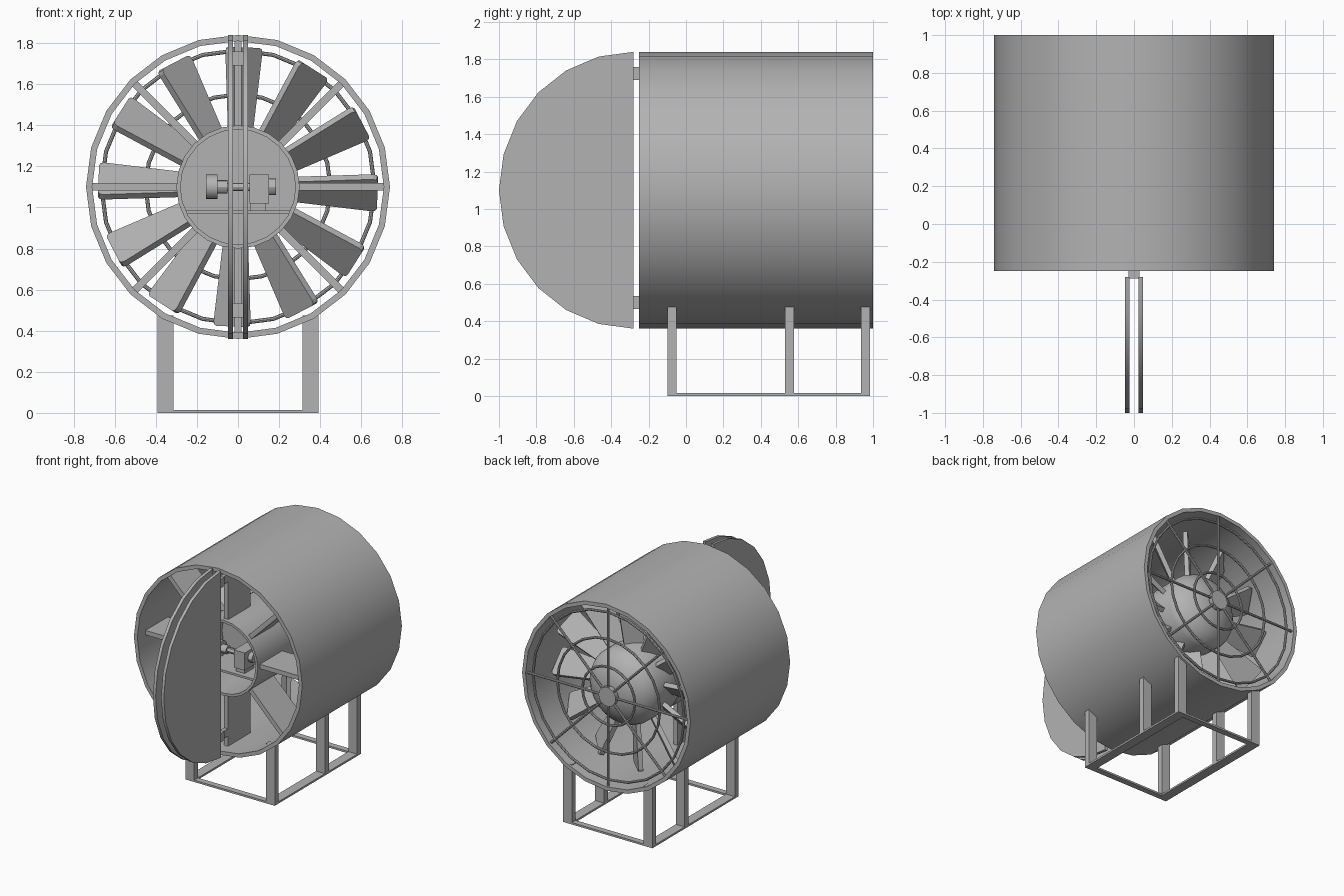
import bpy, bmesh
from math import sin, cos, pi, radians
from mathutils import Vector, Matrix

if "Cube" in bpy.data.objects:
    bpy.data.objects.remove(bpy.data.objects["Cube"])

CZ = 1.10    # height of the fan axis, which runs along y

# One dark grey finish for every part
METAL = bpy.data.materials.new("dark_grey_metal")
METAL.diffuse_color = (0.45, 0.45, 0.45, 1)
METAL.use_nodes = True
METAL.node_tree.nodes["Principled BSDF"].inputs["Base Color"].default_value = METAL.diffuse_color


def finish(name, bm, smooth=True, local=False):
    """Turn a bmesh into an object; local=True lifts axis-centred parts to CZ."""
    bmesh.ops.recalc_face_normals(bm, faces=bm.faces)
    me = bpy.data.meshes.new(name)
    bm.to_mesh(me)
    bm.free()
    me.materials.append(METAL)
    ob = bpy.data.objects.new(name, me)
    bpy.context.collection.objects.link(ob)
    if local:
        ob.location.z = CZ
    if smooth:
        bpy.ops.object.select_all(action='DESELECT')
        ob.select_set(True)
        bpy.context.view_layer.objects.active = ob
        bpy.ops.object.shade_smooth_by_angle(angle=radians(30))
    return ob


def box(name, x, y, z):
    bm = bmesh.new()
    bmesh.ops.create_cube(bm, size=1)
    for v in bm.verts:
        v.co = Vector([(a + b) / 2 + c * (b - a) for c, (a, b) in zip(v.co, (x, y, z))])
    return finish(name, bm, False)


def lathe(name, profile, n=24, closed=True):
    """Revolve (radius, y) points about the fan axis."""
    bm = bmesh.new()
    vs = [bm.verts.new((r, y, 0)) for r, y in profile]
    es = [bm.edges.new(p) for p in zip(vs, vs[1:])]
    if closed:
        es.append(bm.edges.new((vs[-1], vs[0])))
    bmesh.ops.spin(bm, geom=vs + es, cent=(0, 0, 0), axis=(0, 1, 0),
                   angle=2 * pi, steps=n, use_merge=True)
    bmesh.ops.remove_doubles(bm, verts=bm.verts, dist=1e-5)
    return finish(name, bm, True, True)


def ring(name, r0, r1, y0, y1, n=24):
    return lathe(name, [(r0, y0), (r1, y0), (r1, y1), (r0, y1)], n)


def radial(name, sections, angle):
    """Loft four-corner sections outward along +x, then turn about y."""
    bm = bmesh.new()
    rot = Matrix.Rotation(-angle, 3, 'Y')
    loops = [[bm.verts.new(rot @ Vector(c)) for c in s] for s in sections]
    bm.faces.new(loops[0])
    bm.faces.new(loops[-1])
    for a, b in zip(loops, loops[1:]):
        for i in range(4):
            j = (i + 1) % 4
            bm.faces.new((a[i], a[j], b[j], b[i]))
    return finish(name, bm, False, True)


def rod(name, a, b, r, n=12):
    a, b = Vector(a), Vector(b)
    bm = bmesh.new()
    m = Matrix.Translation((a + b) / 2) @ (b - a).to_track_quat('Z', 'Y').to_matrix().to_4x4()
    bmesh.ops.create_cone(bm, cap_ends=True, segments=n, radius1=r, radius2=r,
                          depth=(b - a).length, matrix=m)
    return finish(name, bm)


# Outer duct and fixed inner hub tube
ring("duct", 0.71, 0.74, -0.25, 1.0)
ring("hub_tube", 0.28, 0.30, -0.18, 0.48)
lathe("hub_bulkhead", [(0, 0.20), (0.285, 0.20), (0.285, 0.23), (0, 0.23)], closed=False)

# Fixed straightener vanes between hub and duct
for i in range(8):
    sec = [(-0.15, -0.018), (0.13, -0.018), (0.13, 0.018), (-0.15, 0.018)]
    radial(f"vane_{i+1}", [[(r, y, z) for y, z in sec] for r in (0.29, 0.72)], i * pi / 4)

# Rotor hub with domed tail
lathe("rotor_hub", [(0, 0.50), (0.30, 0.50), (0.30, 0.76), (0.28, 0.81), (0.235, 0.86),
                    (0.17, 0.90), (0.09, 0.925), (0, 0.93)], closed=False)


# Twelve pitched, tapered blades with clipped tip corners
def section(r, chord, pitch=radians(45), thick=0.035):
    c = Vector((0, sin(pitch), -cos(pitch))) * chord / 2
    n = Vector((0, -cos(pitch), -sin(pitch))) * thick / 2
    o = Vector((r, 0.64, 0))
    return [o + c + n, o - c + n, o - c - n, o + c - n]


for i in range(12):
    radial(f"blade_{i+1}",
           [section(0.28, 0.14), section(0.655, 0.22), section(0.673, 0.21), section(0.68, 0.18)],
           radians(-2.5 + 30 * i))

# Rear guard: rings, spokes and centre disc
for i, r in enumerate((0.23, 0.45, 0.665)):
    lathe(f"guard_ring_{i+1}", [(r + 0.010 * cos(k * pi / 4), 0.97 + 0.010 * sin(k * pi / 4))
                                for k in range(8)])
for i in range(8):
    a = i * pi / 4
    d = Vector((cos(a), 0, sin(a)))
    o = Vector((0, 0.975, CZ))
    rod(f"guard_spoke_{i+1}", o + d * 0.05, o + d * 0.72, 0.010, 8)
rod("guard_centre", (0, 0.955, CZ), (0, 0.99, CZ), 0.075, 24)

# Two folded half-disc shutter plates with their hinge blocks
for side, s in (("left", -1), ("right", 1)):
    bm = bmesh.new()
    arc = [(-0.28 - 0.72 * sin(k * pi / 12), 0.74 * cos(k * pi / 12)) for k in range(13)]
    inner, outer = [[bm.verts.new((s * x, y, z)) for y, z in arc] for x in (0.024, 0.048)]
    bm.faces.new(inner)
    bm.faces.new(outer)
    for k in range(13):
        j = (k + 1) % 13
        bm.faces.new((inner[k], inner[j], outer[j], outer[k]))
    finish(f"shutter_{side}", bm, True, True)
for name, z in (("upper", 1.725), ("lower", 0.50)):
    box(f"hinge_{name}", (-0.028, 0.028), (-0.288, -0.21), (z - 0.035, z + 0.035))
    box(f"hinge_arm_{name}", (-0.015, 0.015), (-0.22, -0.14), (z - 0.03, z + 0.03))

# Actuator on a shelf inside the hub tube
box("actuator_shelf", (-0.255, 0.255), (-0.15, 0.20), (0.968, 0.985))
box("actuator_body", (0.055, 0.15), (-0.13, 0.03), (1.02, 1.16))
box("actuator_foot", (0.06, 0.135), (-0.11, 0.01), (0.98, 1.03))
rod("actuator_cap", (0.14, -0.05, 1.10), (0.185, -0.05, 1.10), 0.04)
rod("actuator_shaft", (-0.12, -0.05, 1.10), (0.06, -0.05, 1.10), 0.02)
rod("actuator_collar", (-0.10, -0.05, 1.10), (-0.05, -0.05, 1.10), 0.033)
rod("actuator_wheel", (-0.155, -0.05, 1.10), (-0.10, -0.05, 1.10), 0.06, 16)

# Stand: six legs on a flat base frame
for side, s in (("left", -1), ("right", 1)):
    x = tuple(sorted((s * 0.315, s * 0.393)))
    for pos, y in (("front", -0.10), ("middle", 0.53), ("rear", 0.935)):
        box(f"{pos}_leg_{side}", x, (y, y + 0.048), (0.0, 0.475))
    box(f"base_rail_{side}", x, (-0.10, 0.983), (0.0, 0.015))
for pos, y in (("front", -0.10), ("rear", 0.935)):
    box(f"base_bar_{pos}", (-0.393, 0.393), (y, y + 0.048), (0.0, 0.015))
